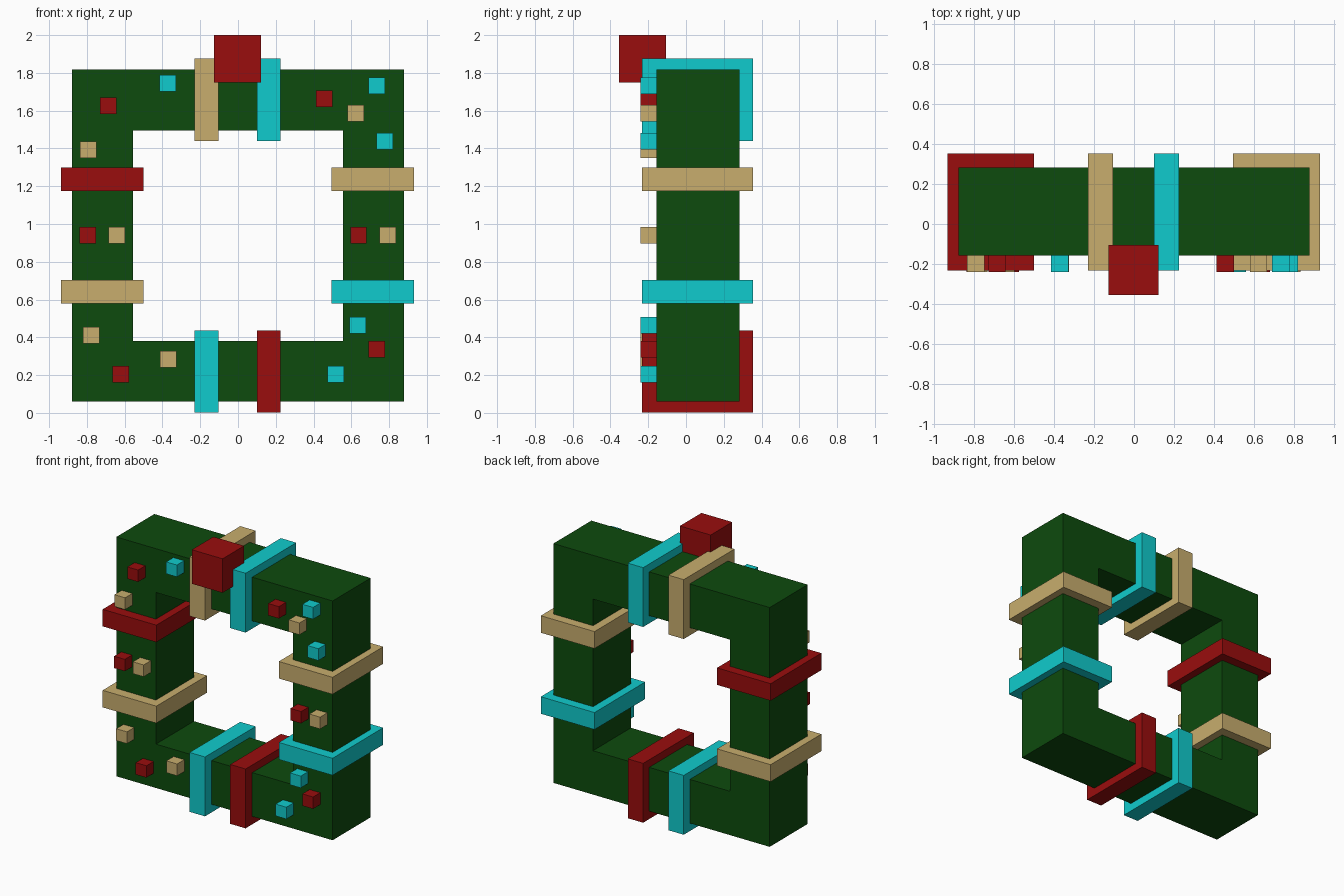
import bpy
import bmesh
from mathutils import Matrix, Vector

if "Cube" in bpy.data.objects:
    bpy.data.objects.remove(bpy.data.objects["Cube"], do_unlink=True)


def make_material(name, rgb):
    mat = bpy.data.materials.new(name)
    mat.use_nodes = True
    mat.diffuse_color = (*rgb, 1)
    mat.node_tree.nodes["Principled BSDF"].inputs["Base Color"].default_value = (*rgb, 1)
    return mat


green = make_material("dark green", (0.004, 0.07, 0.004))
red = make_material("deep red", (0.32, 0.004, 0.004))
cyan = make_material("bright cyan", (0.005, 0.6, 0.61))
tan = make_material("warm tan", (0.58, 0.42, 0.155))


def finish(name, bm, mat):
    bmesh.ops.recalc_face_normals(bm, faces=bm.faces)
    mesh = bpy.data.meshes.new(name)
    bm.to_mesh(mesh)
    bm.free()
    mesh.materials.append(mat)
    obj = bpy.data.objects.new(name, mesh)
    bpy.context.collection.objects.link(obj)
    return obj


def box(name, center, size, mat):
    bm = bmesh.new()
    bmesh.ops.create_cube(bm, size=1, matrix=Matrix.Diagonal((*size, 1)))
    obj = finish(name, bm, mat)
    obj.location = center
    return obj


# Square wreath body: a flat ring extruded in depth
MID_Z, FRONT, BACK = 0.938, -0.157, 0.284
bm = bmesh.new()
corners = [(-1, -1), (1, -1), (1, 1), (-1, 1)]
outer, inner = [
    [bm.verts.new((x * r, FRONT, MID_Z + z * r)) for x, z in corners]
    for r in (0.879, 0.557)
]
ring = [
    bm.faces.new((outer[i], outer[(i + 1) % 4], inner[(i + 1) % 4], inner[i]))
    for i in range(4)
]
extruded = bmesh.ops.extrude_face_region(bm, geom=ring, use_keep_orig=True)
moved = [v for v in extruded["geom"] if isinstance(v, bmesh.types.BMVert)]
bmesh.ops.translate(bm, verts=moved, vec=Vector((0, BACK - FRONT, 0)))
finish("wreath_frame", bm, green)

# Ribbon bands wrapped around each side
BAND_Y, DEPTH, WIDTH, LENGTH = 0.06, 0.588, 0.125, 0.436
for side, x, low, high in (("left", -0.167, cyan, tan), ("right", 0.163, red, cyan)):
    box(f"bottom_band_{side}", (x, BAND_Y, 0.219), (WIDTH, DEPTH, LENGTH), low)
    box(f"top_band_{side}", (x, BAND_Y, 1.657), (WIDTH, DEPTH, LENGTH), high)
for side, x, low, high in (("left", -0.718, tan, red), ("right", 0.714, cyan, tan)):
    box(f"side_band_lower_{side}", (x, BAND_Y, 0.642), (LENGTH, DEPTH, WIDTH), low)
    box(f"side_band_upper_{side}", (x, BAND_Y, 1.237), (LENGTH, DEPTH, WIDTH), high)

# Large ornament at the top
box("top_ornament", (-0.002, -0.23, 1.875), (0.25, 0.25, 0.25), red)

# Small cube ornaments scattered over the front
ornaments = {
    "red": (red, [(-0.687, 1.625), (-0.795, 0.94), (-0.62, 0.205),
                  (0.457, 1.662), (0.638, 0.94), (0.735, 0.338)]),
    "tan": (tan, [(-0.793, 1.393), (-0.642, 0.94), (-0.778, 0.412),
                  (-0.37, 0.285), (0.624, 1.587), (0.792, 0.94)]),
    "cyan": (cyan, [(-0.372, 1.746), (0.735, 1.731), (0.778, 1.439),
                    (0.635, 0.465), (0.518, 0.205)]),
}
for colour, (mat, spots) in ornaments.items():
    for i, (x, z) in enumerate(spots, 1):
        box(f"{colour}_ornament_{i}", (x, -0.197, z), (0.087, 0.087, 0.087), mat)
